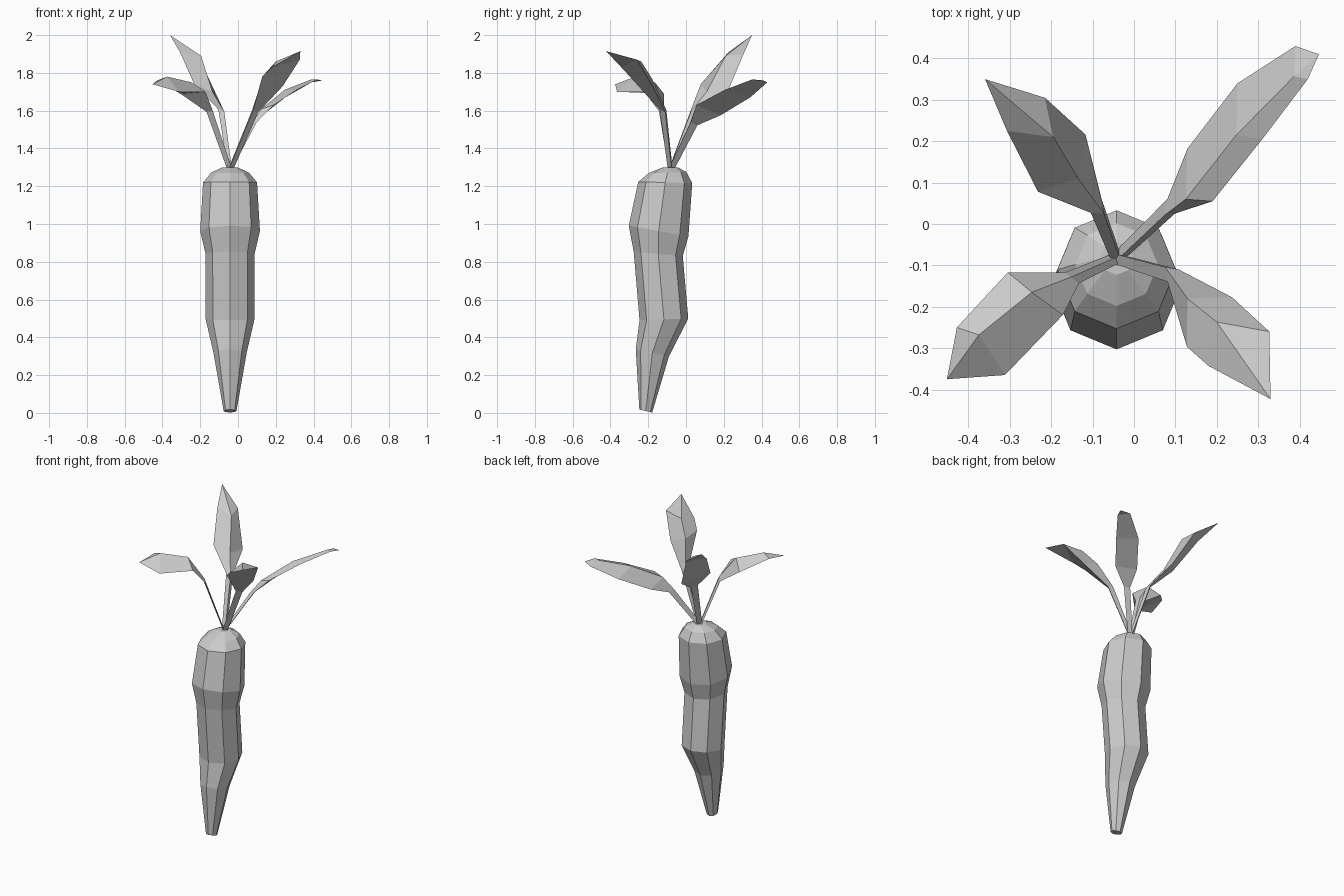
import bpy, bmesh, math
from mathutils import Vector

CX = -0.042  # x of the root axis


def loft(name, rings, tip=None):
    """Skin a closed mesh through rings of equal point count; optional pointed end."""
    bm = bmesh.new()
    loops = [[bm.verts.new(p) for p in ring] for ring in rings]
    n = len(loops[0])
    for a, b in zip(loops, loops[1:]):
        for i in range(n):
            j = (i + 1) % n
            bm.faces.new((a[i], a[j], b[j], b[i]))
    bm.faces.new(loops[0][::-1])
    if tip:
        t = bm.verts.new(tip)
        for i in range(n):
            bm.faces.new((loops[-1][i], loops[-1][(i + 1) % n], t))
    else:
        bm.faces.new(loops[-1])
    bmesh.ops.recalc_face_normals(bm, faces=bm.faces[:])
    me = bpy.data.meshes.new(name)
    bm.to_mesh(me)
    bm.free()
    ob = bpy.data.objects.new(name, me)
    bpy.context.collection.objects.link(ob)
    return ob


# Root: eight-sided wavy taper; (y centre, z centre, radius, tilt towards the back)
profile = [
    (-0.213, 0.010, 0.034, -0.008),
    (-0.178, 0.318, 0.088, -0.018),
    (-0.117, 0.495, 0.129, 0.004),
    (-0.147, 0.842, 0.130, -0.012),
    (-0.145, 0.963, 0.158, -0.028),
    (-0.110, 1.220, 0.143, -0.003),
    (-0.098, 1.272, 0.100, 0.003),
    (-0.083, 1.300, 0.040, 0.000),
]
rings = []
for yc, zc, r, tilt in profile:
    ring = []
    for k in range(8):
        a = k * math.pi / 4
        ring.append((CX + r * math.cos(a), yc + r * math.sin(a), zc + tilt * math.sin(a)))
    rings.append(ring)
loft("root", rings)

BASE = Vector((CX, -0.082, 1.285))


def leaf(name, stem_end, sections, tip):
    """Ridged leaf: three-sided stem widening into (left, ridge, right) sections."""
    secs = [[Vector(p) for p in s] for s in sections]
    mean = sum(secs[0], Vector()) / 3
    offs = [(p - mean).normalized() for p in secs[0]]
    stem = [[c + o * r for o in offs] for c, r in ((BASE, 0.016), (Vector(stem_end), 0.022))]
    loft(name, stem + secs, tip)


leaf("leaf_back_left", (-0.088, 0.04, 1.60), [
    [(-0.232, 0.078, 1.74), (-0.135, 0.11, 1.70), (-0.117, 0.216, 1.69)],
    [(-0.307, 0.225, 1.91), (-0.195, 0.21, 1.89), (-0.215, 0.305, 1.90)],
], (-0.36, 0.35, 2.0))

leaf("leaf_back_right", (0.085, 0.04, 1.53), [
    [(0.129, 0.182, 1.575), (0.125, 0.06, 1.61), (0.19, 0.055, 1.63)],
    [(0.25, 0.34, 1.67), (0.247, 0.215, 1.71), (0.31, 0.205, 1.71)],
    [(0.39, 0.43, 1.75), (0.387, 0.357, 1.765), (0.42, 0.35, 1.765)],
], (0.447, 0.41, 1.76))

leaf("leaf_front_right", (0.09, -0.12, 1.60), [
    [(0.128, -0.297, 1.78), (0.129, -0.18, 1.77), (0.237, -0.177, 1.73)],
    [(0.18, -0.343, 1.83), (0.20, -0.237, 1.86), (0.327, -0.26, 1.87)],
], (0.33, -0.423, 1.915))

leaf("leaf_front_left", (-0.15, -0.13, 1.60), [
    [(-0.172, -0.22, 1.70), (-0.247, -0.165, 1.75), (-0.305, -0.117, 1.69)],
    [(-0.312, -0.365, 1.70), (-0.375, -0.268, 1.78), (-0.428, -0.25, 1.76)],
], (-0.452, -0.375, 1.74))
